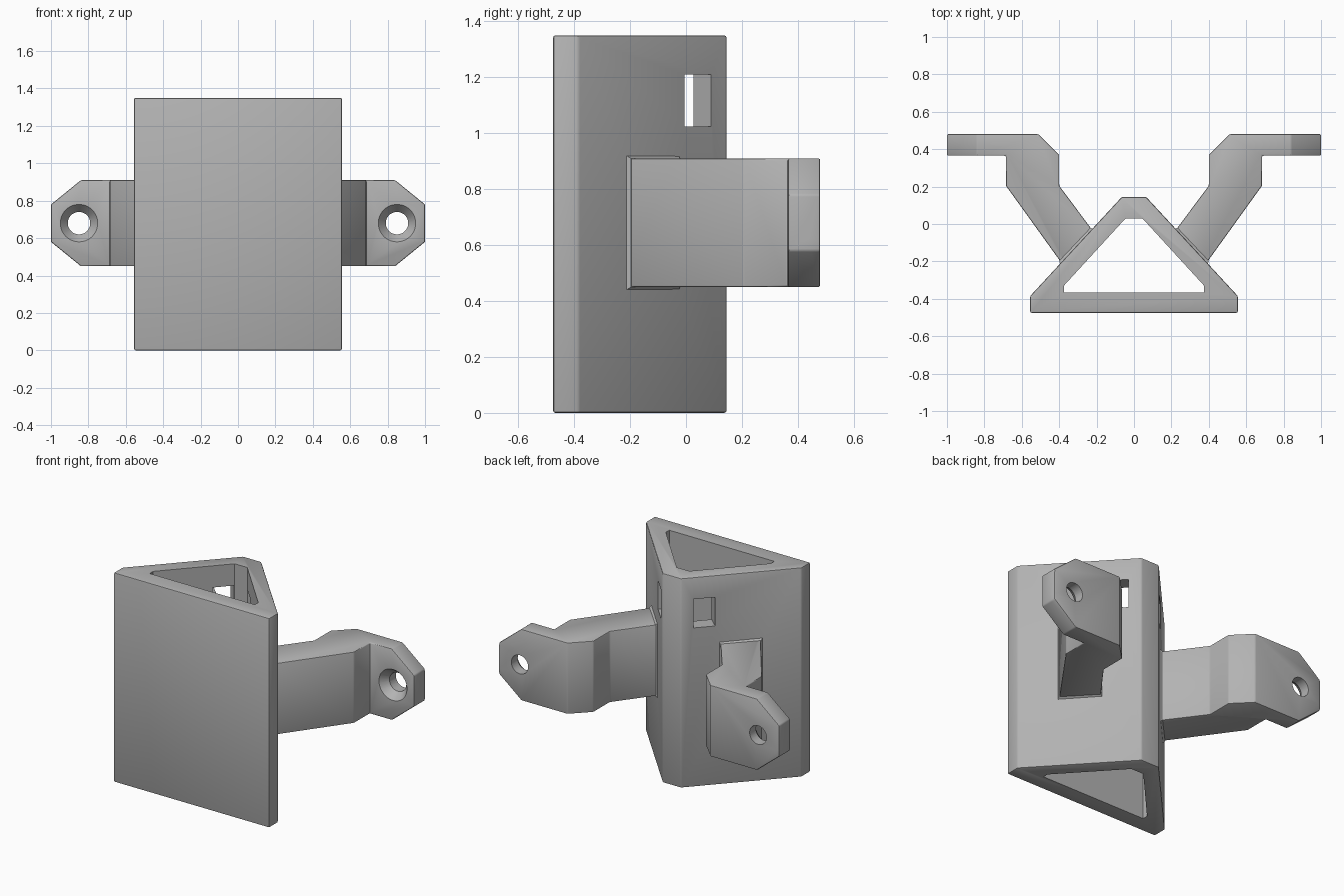
import bpy, bmesh
from math import radians, pi
from mathutils import Vector, Matrix

if "Cube" in bpy.data.objects:
    bpy.data.objects.remove(bpy.data.objects["Cube"])

HEIGHT = 1.35
ARM_LOW, ARM_HIGH = 0.45, 0.91
ARM_MID = (ARM_LOW + ARM_HIGH) / 2

grey = bpy.data.materials.new("plain grey")
grey.use_nodes = True
grey.diffuse_color = (0.45, 0.45, 0.45, 1)
grey.node_tree.nodes["Principled BSDF"].inputs["Base Color"].default_value = grey.diffuse_color


def finish_mesh(name, bm):
    bmesh.ops.recalc_face_normals(bm, faces=bm.faces)
    mesh = bpy.data.meshes.new(name)
    bm.to_mesh(mesh)
    bm.free()
    mesh.materials.append(grey)
    obj = bpy.data.objects.new(name, mesh)
    bpy.context.collection.objects.link(obj)
    return obj


def prism(name, points, offset):
    """Extrude a closed outline of 3D points along an offset."""
    bm = bmesh.new()
    face = bm.faces.new([bm.verts.new(p) for p in points])
    result = bmesh.ops.extrude_face_region(bm, geom=[face])
    moved = [v for v in result["geom"] if isinstance(v, bmesh.types.BMVert)]
    bmesh.ops.translate(bm, vec=Vector(offset), verts=moved)
    return finish_mesh(name, bm)


def upright(name, outline, low, high):
    return prism(name, [(x, y, low) for x, y in outline], (0, 0, high - low))


def mirrored(half):
    return half + [(-x, y) for x, y in reversed(half)]


def cone(name, centre, front_radius, back_radius, depth):
    """Round cutter along y, front radius at the -y end."""
    bm = bmesh.new()
    place = Matrix.Translation(centre) @ Matrix.Rotation(-pi / 2, 4, "X")
    bmesh.ops.create_cone(bm, cap_ends=True, segments=48, radius1=front_radius,
                          radius2=back_radius, depth=depth, matrix=place)
    return finish_mesh(name, bm)


def apply(obj, kind, **settings):
    mod = obj.modifiers.new(kind.title(), kind)
    for key, value in settings.items():
        setattr(mod, key, value)
    bpy.ops.object.select_all(action="DESELECT")
    bpy.context.view_layer.objects.active = obj
    obj.select_set(True)
    bpy.ops.object.modifier_apply(modifier=mod.name)


def combine(obj, other, operation="DIFFERENCE"):
    apply(obj, "BOOLEAN", operation=operation, object=other, solver="EXACT")
    bpy.data.objects.remove(other)


def mirror(obj):
    apply(obj, "MIRROR", use_axis=(True, False, False), use_mirror_merge=False)


def soften(obj, width):
    apply(obj, "BEVEL", width=width, segments=2, limit_method="ANGLE",
          angle_limit=radians(25))


# Triangular sleeve, open at both ends
body = upright("triangular_sleeve",
               mirrored([(0.555, -0.475), (0.555, -0.385), (0.065, 0.145)]), 0, HEIGHT)
soften(body, 0.008)
bore = upright("bore_cutter",
               mirrored([(0.375, -0.365), (0.375, -0.33), (0.045, 0.03)]), -0.1, HEIGHT + 0.1)
combine(body, bore)

# Square windows cut straight through the slanted walls
along = Vector((-0.49, 0.53, 0)).normalized()
normal = Vector((along.y, -along.x, 0))
centre = Vector((0.16, 0.0425, 0)) + normal * 0.05
corners = [centre + along * s * 0.065 + Vector((0, 0, z))
           for s, z in ((-1, 1.025), (1, 1.025), (1, 1.21), (-1, 1.21))]
for side in (1, -1):
    flipped = [(p.x * side, p.y, p.z) for p in corners]
    window = prism("window_cutter", flipped, (-normal.x * 0.18 * side, -normal.y * 0.18, 0))
    combine(body, window)

# Cranked arms ending in mounting tabs
arms = upright("mounting_arms",
               [(1, 0.365), (0.685, 0.365), (0.685, 0.205), (0.39, -0.205), (0.355, -0.237),
                (0.19, -0.062), (0.225, -0.03), (0.4, 0.205), (0.4, 0.37), (0.51, 0.48),
                (1, 0.48)], ARM_LOW, ARM_HIGH)

# Clipped tab corners
tab = [(0, 0.4), (0, 1), (0.729, 1), (1, 0.78), (1, 0.58), (0.84, ARM_LOW), (0.778, 0.4)]
combine(arms, prism("tab_shape", [(x, -0.5, z) for x, z in tab], (0, 1.2, 0)), "INTERSECT")
soften(arms, 0.007)

# Countersunk screw holes
combine(arms, cone("screw_hole_cutter", (0.85, 0.42, ARM_MID), 0.06, 0.06, 0.4))
combine(arms, cone("countersink_cutter", (0.85, 0.385, ARM_MID), 0.116, 0.052, 0.08))
mirror(arms)

# Slim sloped fillets where the arms meet the walls
bm = bmesh.new()
foot, tip = [Vector((0.39, -0.205, 0)), Vector((0.225, -0.03, 0))]
rings = []
for grow, lift in ((0.01, -0.002), (0, 0.012)):
    a, b = foot - along * grow + normal * lift, tip + along * grow + normal * lift
    low, high = Vector((0, 0, ARM_LOW - grow)), Vector((0, 0, ARM_HIGH + grow))
    rings.append([bm.verts.new(p) for p in (a + low, b + low, b + high, a + high)])
for ring in rings:
    bm.faces.new(ring)
for i in range(4):
    j = (i + 1) % 4
    bm.faces.new((rings[0][i], rings[0][j], rings[1][j], rings[1][i]))
fillets = finish_mesh("arm_fillets", bm)
mirror(fillets)

# Smooth rounded edges while keeping creases sharp
for obj in (body, arms):
    bpy.ops.object.select_all(action="DESELECT")
    bpy.context.view_layer.objects.active = obj
    obj.select_set(True)
    bpy.ops.object.shade_smooth_by_angle(angle=radians(35))
